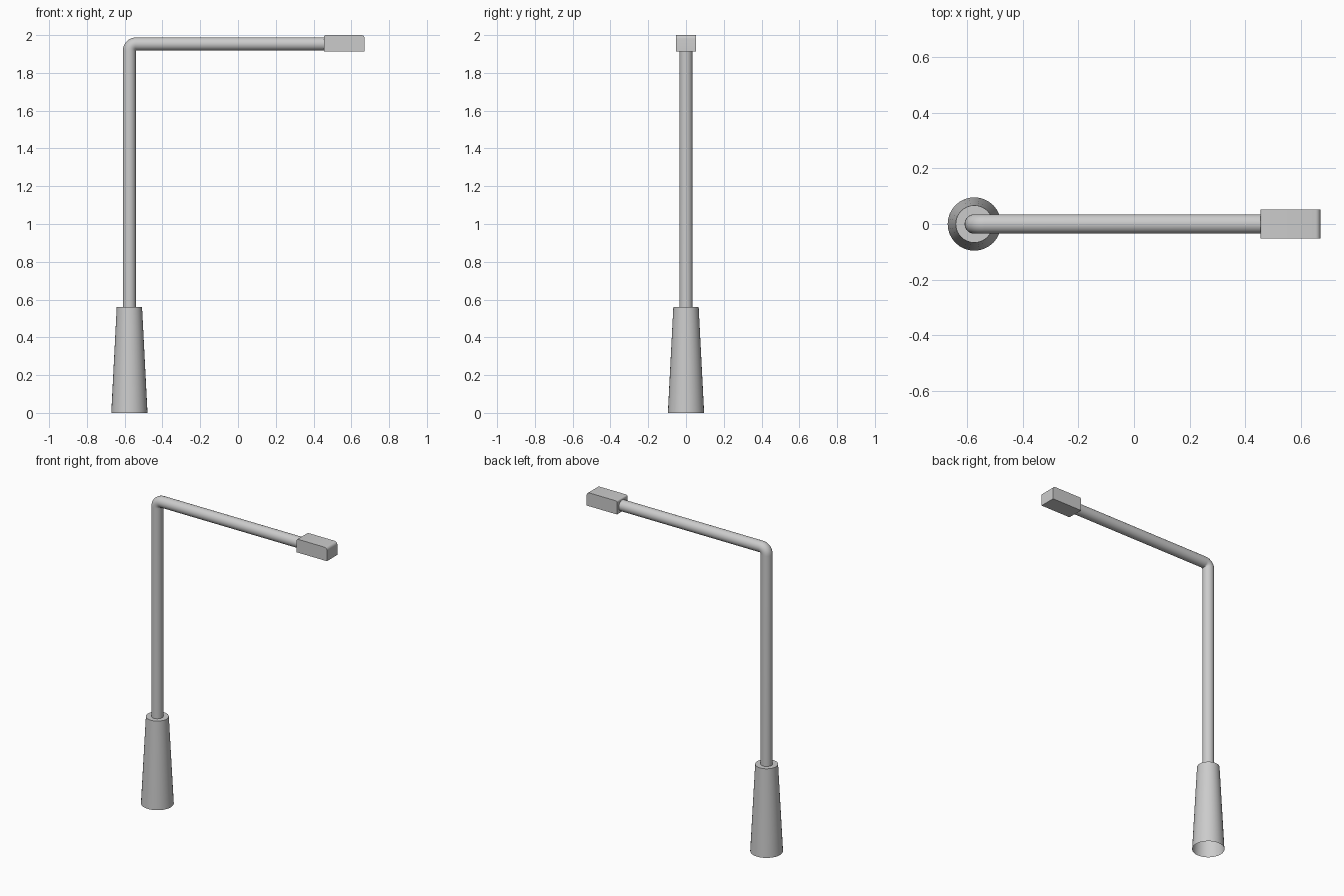
import bpy, bmesh, math
from mathutils import Vector

if "Cube" in bpy.data.objects:
    bpy.data.objects.remove(bpy.data.objects["Cube"])

POLE_X, TUBE_R, ARM_Z, SEG = -0.575, 0.035, 1.953, 32


def finish(name, bm, smooth=True):
    bmesh.ops.recalc_face_normals(bm, faces=bm.faces)
    me = bpy.data.meshes.new(name)
    bm.to_mesh(me)
    bm.free()
    ob = bpy.data.objects.new(name, me)
    bpy.context.collection.objects.link(ob)
    if smooth:
        bpy.ops.object.select_all(action='DESELECT')
        ob.select_set(True)
        bpy.context.view_layer.objects.active = ob
        bpy.ops.object.shade_smooth_by_angle(angle=math.radians(35))
    return ob


def loft(bm, rings):
    """Bridge consecutive rings of points with quads."""
    vs = [[bm.verts.new(p) for p in r] for r in rings]
    for a, b in zip(vs, vs[1:]):
        for i in range(SEG):
            j = (i + 1) % SEG
            bm.faces.new((a[i], a[j], b[j], b[i]))
    return vs


def ring(center, normal, r):
    """Circle around a direction lying in the XZ plane."""
    side = Vector((0, 1, 0))
    up = side.cross(normal)
    return [center + r * (math.cos(t) * side + math.sin(t) * up)
            for t in (2 * math.pi * i / SEG for i in range(SEG))]


Z = Vector((0, 0, 1))

# Tapered base, open underneath, closed on top
bm = bmesh.new()
rings = loft(bm, [ring(Vector((POLE_X, 0, 0)), Z, 0.096),
                  ring(Vector((POLE_X, 0, 0.561)), Z, 0.067)])
bm.faces.new(rings[-1])
base = finish("base", bm)
if base.data.polygons[-1].normal.z < 0:
    base.data.flip_normals()

# Pole, tight elbow and arm as one bent tube
bend = TUBE_R + 0.002
stations = [(Vector((POLE_X, 0, 0.561)), Z)]
for k in range(9):
    a = math.pi / 2 * k / 8
    stations.append((Vector((POLE_X + bend * (1 - math.cos(a)), 0,
                             ARM_Z - bend + bend * math.sin(a))),
                     Vector((math.sin(a), 0, math.cos(a)))))
stations.append((Vector((0.46, 0, ARM_Z)), Vector((1, 0, 0))))
bm = bmesh.new()
loft(bm, [ring(c, n, TUBE_R) for c, n in stations])
finish("pole_and_arm", bm)

# Lamp head: side profile with rounded upper corners, extruded across
x0, x1, z0, z1, hw = 0.455, 0.671, 1.914, 2.0, 0.053
profile = [(x0, z0), (x1, z0)]
for r, cx, start in ((0.018, x1 - 0.018, 0), (0.010, x0 + 0.010, 90)):
    for k in range(6):
        a = math.radians(start + 18 * k)
        profile.append((cx + r * math.cos(a), z1 - r + r * math.sin(a)))
bm = bmesh.new()
face = bm.faces.new([bm.verts.new((x, -hw, z)) for x, z in profile])
ext = bmesh.ops.extrude_face_region(bm, geom=[face])
bmesh.ops.translate(bm, vec=(0, 2 * hw, 0),
                    verts=[g for g in ext["geom"] if isinstance(g, bmesh.types.BMVert)])
finish("lamp_head", bm)
